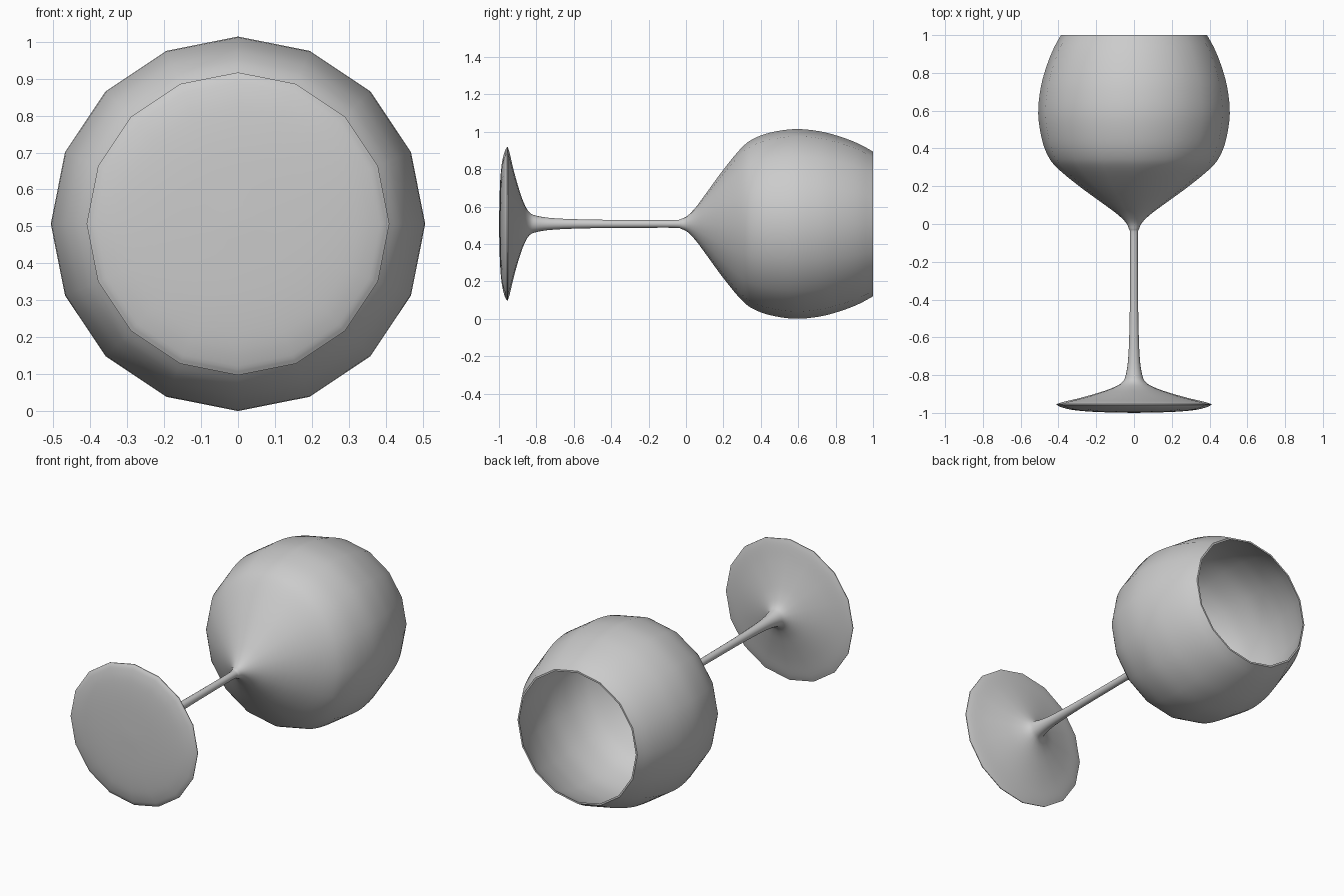
import bpy, bmesh, math
from mathutils import Vector

if "Cube" in bpy.data.objects:
    bpy.data.objects.remove(bpy.data.objects["Cube"])

SIDES = 16
AXIS_Z = 0.507


def smooth_profile(points, steps=4):
    """Catmull-Rom through (radius, y) points."""
    p = [Vector(q) for q in points]
    p = [2 * p[0] - p[1]] + p + [2 * p[-1] - p[-2]]
    out = []
    for a, b, c, d in zip(p, p[1:], p[2:], p[3:]):
        for i in range(steps):
            t = i / steps
            out.append(0.5 * (2 * b + (c - a) * t + (2 * a - 5 * b + 4 * c - d) * t * t
                              + (3 * b - a - 3 * c + d) * t ** 3))
    return out + [p[-2]]


def lathe(name, profile):
    """Revolve a profile round the lying y axis; both ends close on the axis."""
    bm = bmesh.new()
    first = bm.verts.new((0, profile[0][1], AXIS_Z))
    last = bm.verts.new((0, profile[-1][1], AXIS_Z))
    rings = []
    for r, y in profile[1:-1]:
        rings.append([bm.verts.new((r * math.cos(a), y, AXIS_Z + r * math.sin(a)))
                      for a in (2 * math.pi * k / SIDES for k in range(SIDES))])
    for k in range(SIDES):
        n = (k + 1) % SIDES
        bm.faces.new((first, rings[0][k], rings[0][n]))
        bm.faces.new((last, rings[-1][n], rings[-1][k]))
        for lo, hi in zip(rings, rings[1:]):
            bm.faces.new((lo[k], hi[k], hi[n], lo[n]))
    bmesh.ops.recalc_face_normals(bm, faces=bm.faces)
    me = bpy.data.meshes.new(name)
    bm.to_mesh(me)
    bm.free()
    ob = bpy.data.objects.new(name, me)
    bpy.context.collection.objects.link(ob)
    bpy.context.view_layer.objects.active = ob
    ob.select_set(True)
    bpy.ops.object.shade_smooth_by_angle(angle=math.radians(50))
    ob.select_set(False)
    return ob


# Slightly domed underside of the foot
underside = smooth_profile([(0, -1.0), (0.2, -0.995), (0.32, -0.985), (0.385, -0.97), (0.41, -0.957)])
# Foot top, stem and outside of the bowl
outside = smooth_profile([
    (0.41, -0.953), (0.375, -0.942), (0.29, -0.922), (0.20, -0.897), (0.12, -0.87),
    (0.065, -0.84), (0.044, -0.80), (0.03, -0.70), (0.023, -0.50), (0.021, -0.25),
    (0.021, -0.06), (0.027, -0.025), (0.045, 0.01), (0.09, 0.053), (0.16, 0.105),
    (0.29, 0.20), (0.405, 0.295), (0.455, 0.36), (0.488, 0.45), (0.507, 0.58),
    (0.496, 0.71), (0.468, 0.82), (0.43, 0.92), (0.387, 1.0)])
# Thin inner wall of the bowl
inside = smooth_profile([
    (0.377, 1.0), (0.418, 0.92), (0.456, 0.82), (0.484, 0.71), (0.495, 0.58),
    (0.476, 0.45), (0.444, 0.365), (0.395, 0.303), (0.28, 0.21), (0.15, 0.115),
    (0.08, 0.07), (0.03, 0.048), (0, 0.045)])

lathe("wine_glass", underside + outside + inside)
